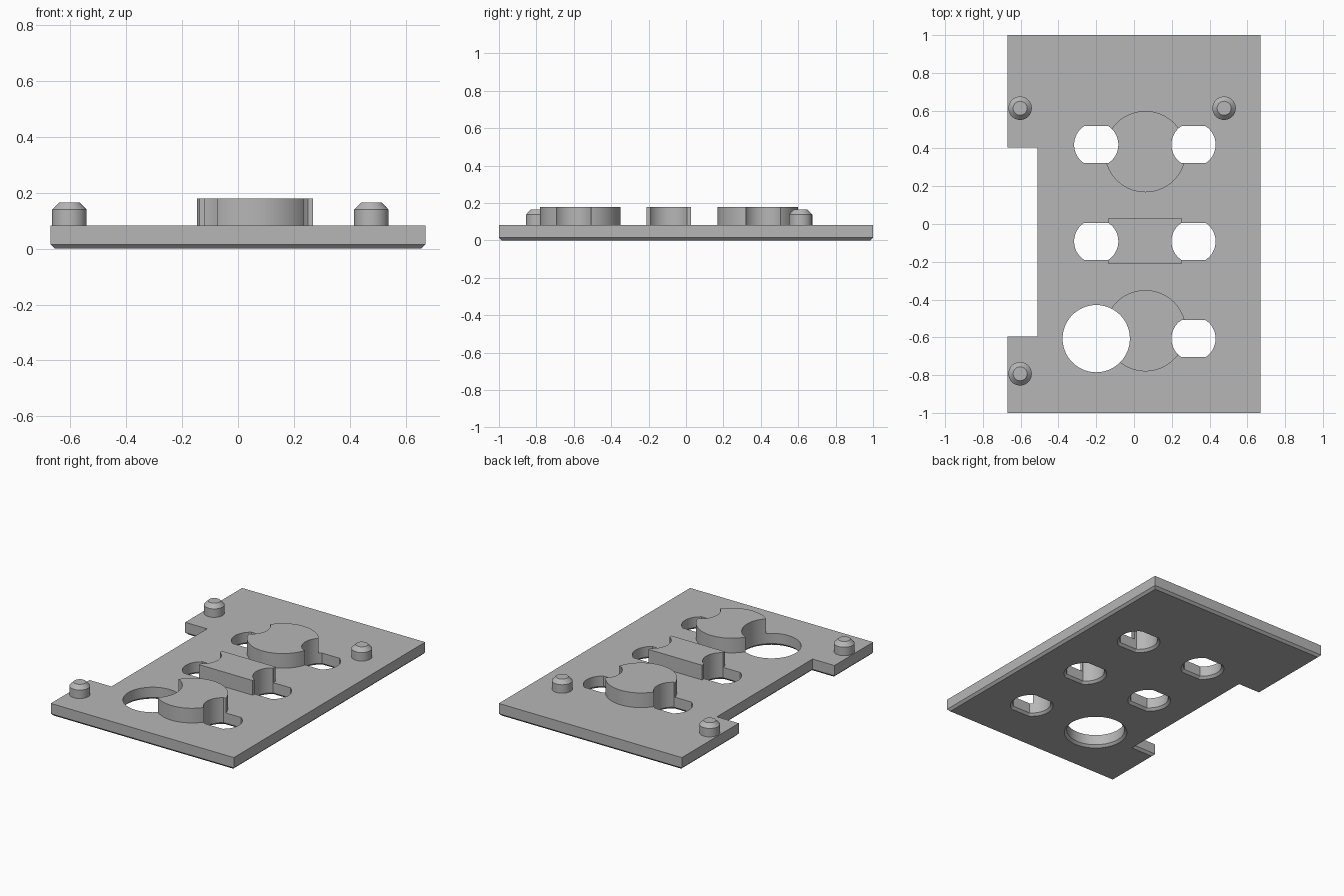
import bpy
import bmesh
from math import sin, cos, asin, pi, radians
from mathutils import Vector

if "Cube" in bpy.data.objects:
    bpy.data.objects.remove(bpy.data.objects["Cube"], do_unlink=True)

grey = bpy.data.materials.new("plain grey")
grey.use_nodes = True
GREY = (0.47, 0.47, 0.47, 1)
grey.diffuse_color = GREY
next(n for n in grey.node_tree.nodes if n.type == 'BSDF_PRINCIPLED').inputs["Base Color"].default_value = GREY

PLATE_TOP = 0.083
BOSS_TOP = 0.18
CHAMFER = 0.015


def offset(outline, d):
    """Mitred outward offset of a counter-clockwise outline."""
    result = []
    for i, p in enumerate(outline):
        a = (p - outline[i - 1]).normalized()
        b = (outline[(i + 1) % len(outline)] - p).normalized()
        na, nb = Vector((a.y, -a.x)), Vector((b.y, -b.x))
        result.append(p + (na + nb) * d / (1 + na.dot(nb)))
    return result


def loft(name, outline, levels):
    """Solid through (height, outward offset) levels of one outline."""
    bm = bmesh.new()
    rings = [[bm.verts.new((p.x, p.y, z)) for p in offset(outline, d)] for z, d in levels]
    n = len(outline)
    for low, high in zip(rings, rings[1:]):
        for i in range(n):
            j = (i + 1) % n
            bm.faces.new((low[i], low[j], high[j], high[i]))
    bm.faces.new(rings[0][::-1])
    bm.faces.new(rings[-1])
    mesh = bpy.data.meshes.new(name)
    bm.to_mesh(mesh)
    bm.free()
    mesh.materials.append(grey)
    obj = bpy.data.objects.new(name, mesh)
    bpy.context.collection.objects.link(obj)
    return obj


def circle(x, y, r, n=64):
    return [Vector((x + r * cos(2 * pi * i / n), y + r * sin(2 * pi * i / n))) for i in range(n)]


def rectangle(x0, x1, y0, y1):
    return [Vector(p) for p in ((x0, y0), (x1, y0), (x1, y1), (x0, y1))]


def double_flat(x, y, r, half_height, n=20):
    """Circle with flat top and bottom."""
    a = asin(half_height / r)
    angles = [start - a + 2 * a * i / n for start in (0, pi) for i in range(n + 1)]
    return [Vector((x + r * cos(t), y + r * sin(t))) for t in angles]


# Notched base plate with a chamfered underside
plate_outline = [Vector(p) for p in (
    (-0.67, -1), (0.67, -1), (0.67, 1), (-0.67, 1),
    (-0.67, 0.405), (-0.51, 0.405), (-0.51, -0.595), (-0.67, -0.595))]
plate = loft("base_plate", plate_outline, [(0, -CHAMFER), (CHAMFER, 0), (PLATE_TOP, 0)])

# Raised bosses
boss_levels = [(PLATE_TOP, 0), (BOSS_TOP, 0)]
bodies = [
    plate,
    loft("rear_round_boss", circle(0.06, 0.383, 0.215, 96), boss_levels),
    loft("middle_block_boss", rectangle(-0.137, 0.255, -0.21, 0.028), boss_levels),
    loft("front_round_boss", circle(0.06, -0.565, 0.215, 96), boss_levels),
]

# Through holes, flared at the underside
hole_outlines = [double_flat(x, y, 0.117, 0.098)
                 for x, y in ((-0.2, 0.42), (0.315, 0.42), (-0.2, -0.092), (0.315, -0.092), (0.315, -0.607))]
hole_outlines.append(circle(-0.2, -0.607, 0.178, 72))
cutters = [loft("hole_cutter", o, [(-CHAMFER, 2 * CHAMFER), (CHAMFER, 0), (0.3, 0)]) for o in hole_outlines]
for body in bodies:
    bpy.context.view_layer.objects.active = body
    for cutter in cutters:
        cut = body.modifiers.new("hole", 'BOOLEAN')
        cut.operation = 'DIFFERENCE'
        cut.solver = 'EXACT'
        cut.object = cutter
        bpy.ops.object.modifier_apply(modifier=cut.name)
for cutter in cutters:
    bpy.data.objects.remove(cutter, do_unlink=True)

# Locating pegs with tapered tips
for name, x, y in (("rear_right_peg", -0.603, 0.613), ("rear_left_peg", 0.477, 0.613),
                   ("front_right_peg", -0.603, -0.793)):
    bodies.append(loft(name, circle(x, y, 0.062, 48),
                       [(PLATE_TOP, 0), (0.139, 0), (0.165, -0.025)]))

# Smooth round walls, keep edges crisp
bpy.ops.object.select_all(action='DESELECT')
for body in bodies:
    body.select_set(True)
bpy.context.view_layer.objects.active = plate
bpy.ops.object.shade_smooth_by_angle(angle=radians(25))
